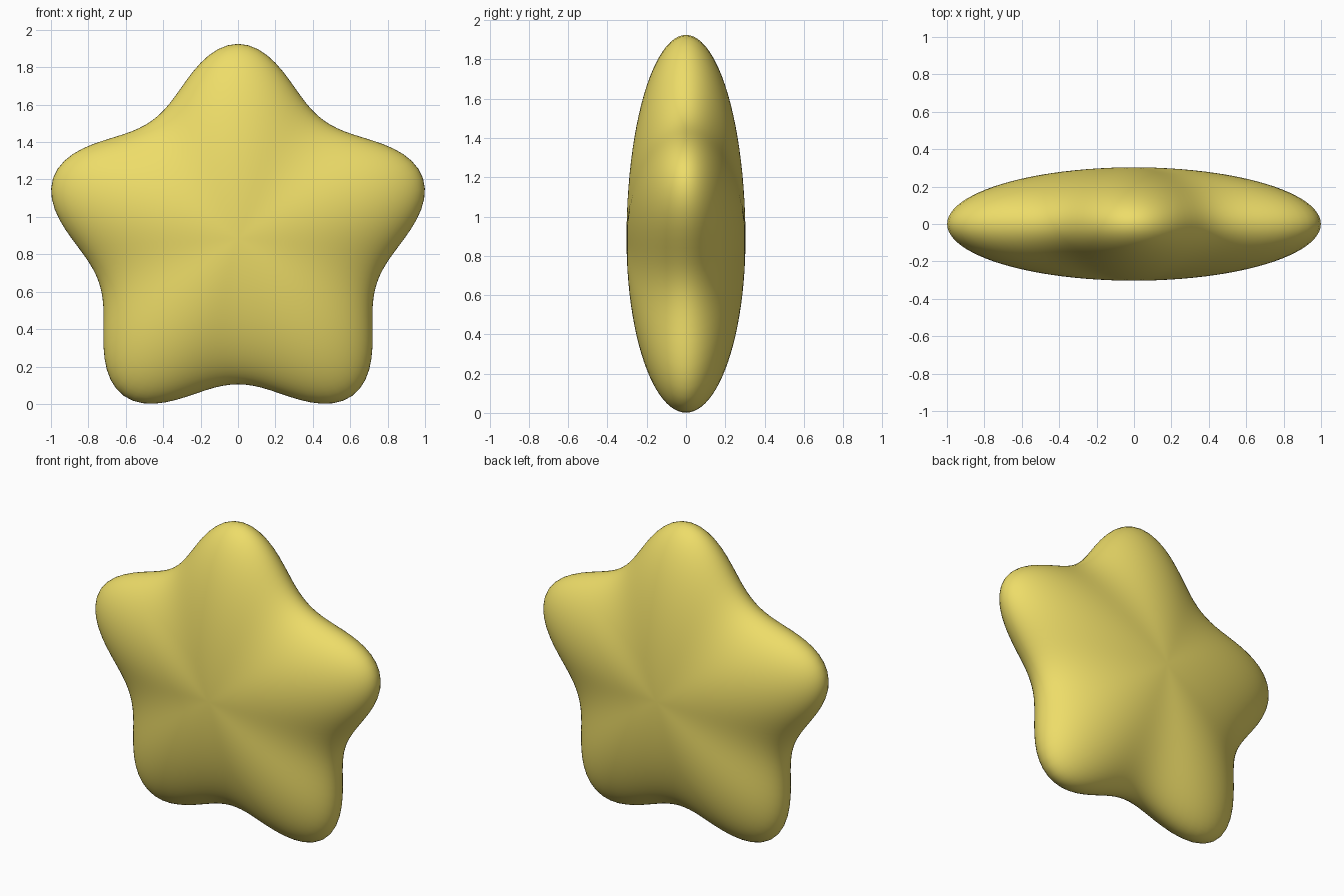
import bpy, math

if "Cube" in bpy.data.objects:
    bpy.data.objects.remove(bpy.data.objects["Cube"])

# Puffy star: a sphere with poles on y, its radius modulated by five lobes
HALF_DEPTH, CENTRE_Z = 0.303, 0.885


def star_radius(angle):
    t = angle - math.pi / 2
    return 0.90 + 0.13 * math.cos(5 * t) + 0.01 * math.cos(10 * t)


bpy.ops.mesh.primitive_uv_sphere_add(segments=120, ring_count=48, radius=1)
star = bpy.context.object
star.name = "puffy_star"
star.data.name = "puffy_star"

for v in star.data.vertices:
    x, y, z = v.co
    r = star_radius(math.atan2(y, x))
    # sphere pole axis (z) becomes the depth axis (-y)
    v.co = (x * r, -z * HALF_DEPTH, y * r + CENTRE_Z)

star.data.shade_smooth()

# Yellow finish
mat = bpy.data.materials.new("yellow")
mat.diffuse_color = (0.85, 0.72, 0.14, 1)
mat.use_nodes = True
mat.node_tree.nodes["Principled BSDF"].inputs["Base Color"].default_value = mat.diffuse_color
star.data.materials.append(mat)
